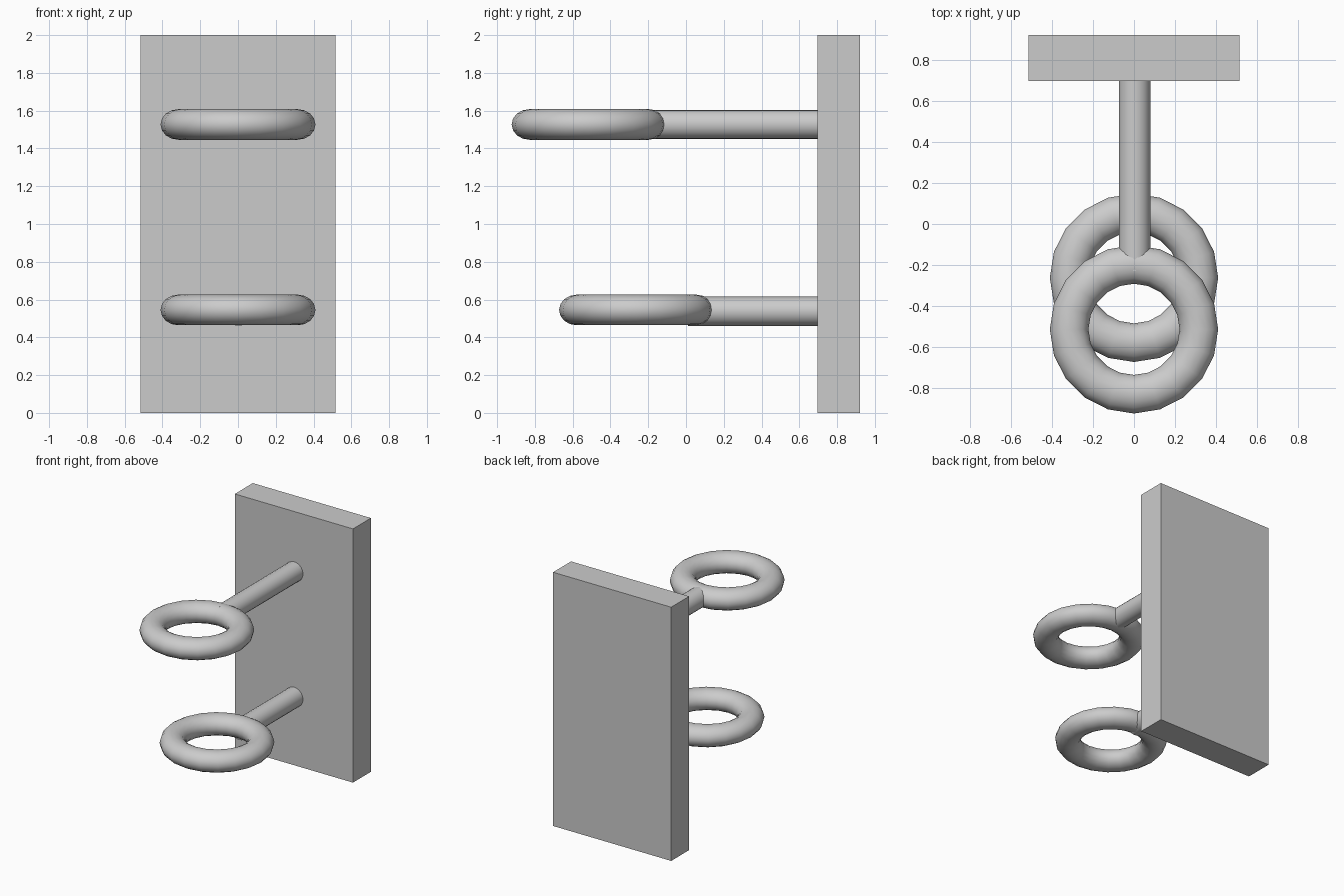
import bpy
import math

if "Cube" in bpy.data.objects:
    bpy.data.objects.remove(bpy.data.objects["Cube"])


def smooth(obj):
    bpy.ops.object.select_all(action='DESELECT')
    obj.select_set(True)
    bpy.context.view_layer.objects.active = obj
    bpy.ops.object.shade_smooth_by_angle(angle=math.radians(40))


def ring(name, y, z):
    # slightly flattened torus lying horizontally
    bpy.ops.mesh.primitive_torus_add(major_radius=0.316, minor_radius=0.094,
                                     major_segments=20, minor_segments=16,
                                     location=(0, y, z))
    obj = bpy.context.object
    obj.name = name
    obj.scale.z = 0.081 / 0.094
    bpy.ops.object.transform_apply(location=False, rotation=False, scale=True)
    smooth(obj)


def rod(name, y0, y1, z):
    # straight arm from the ring to the wall plate
    bpy.ops.mesh.primitive_cylinder_add(vertices=20, radius=0.077, depth=y1 - y0,
                                        location=(0.003, (y0 + y1) / 2, z),
                                        rotation=(math.pi / 2, 0, 0))
    obj = bpy.context.object
    obj.name = name
    smooth(obj)


# wall plate
bpy.ops.mesh.primitive_cube_add(size=1, location=(0, 0.808, 1))
plate = bpy.context.object
plate.name = "wall_plate"
plate.scale = (1.03, 0.224, 2)
bpy.ops.object.transform_apply(location=False, rotation=False, scale=True)

# upper and lower holders
for label, ring_y, ring_z, rod_y, rod_z in (
        ("upper", -0.513, 1.527, -0.23, 1.527),
        ("lower", -0.262, 0.545, 0.01, 0.538)):
    ring(label + "_ring", ring_y, ring_z)
    rod(label + "_rod", rod_y, 0.71, rod_z)
